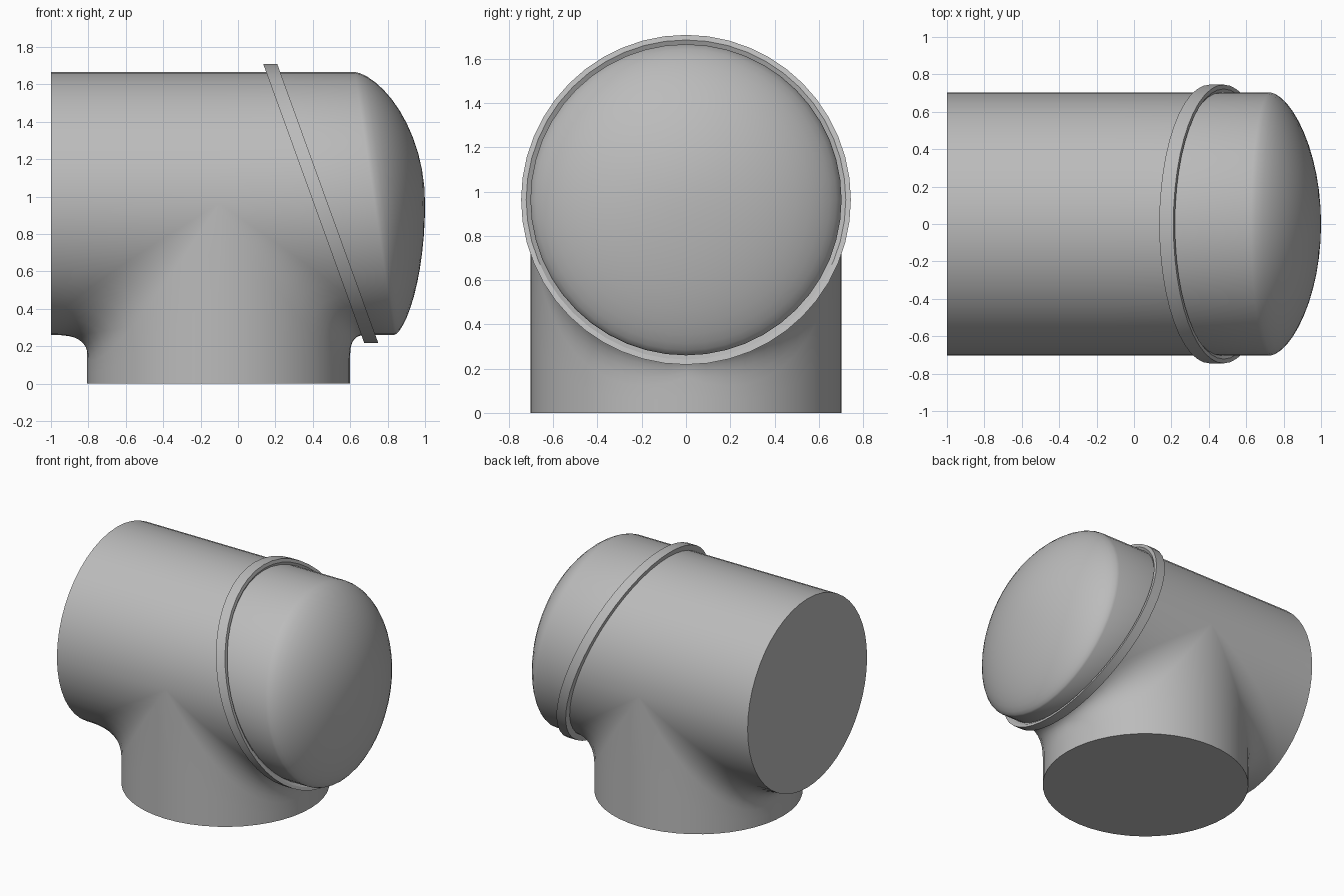
import bpy, bmesh, math

if "Cube" in bpy.data.objects:
    bpy.data.objects.remove(bpy.data.objects["Cube"])

R, ZC, XB = 0.703, 0.963, -0.103   # pipe radius, run axis height, branch axis
N = 24                             # segments per half turn

grey = bpy.data.materials.new("grey")
grey.diffuse_color = (0.5, 0.5, 0.5, 1)
grey.use_nodes = True
grey.node_tree.nodes["Principled BSDF"].inputs["Base Color"].default_value = grey.diffuse_color


def seam(z):
    """x of the slanted joint at height z"""
    return 0.44 - 0.362 * (z - ZC)


def finish(name, bm, angle):
    bmesh.ops.remove_doubles(bm, verts=bm.verts, dist=1e-4)
    bmesh.ops.dissolve_degenerate(bm, edges=bm.edges, dist=1e-5)
    bmesh.ops.recalc_face_normals(bm, faces=bm.faces)
    me = bpy.data.meshes.new(name)
    bm.to_mesh(me)
    bm.free()
    me.materials.append(grey)
    ob = bpy.data.objects.new(name, me)
    bpy.context.collection.objects.link(ob)
    bpy.ops.object.select_all(action='DESELECT')
    ob.select_set(True)
    bpy.context.view_layer.objects.active = ob
    bpy.ops.object.shade_smooth_by_angle(angle=math.radians(angle))


def loft(bm, rows, closed=False):
    vr = [[bm.verts.new(p) for p in row] for row in rows]
    pairs = list(zip(vr, vr[1:])) + ([(vr[-1], vr[0])] if closed else [])
    for a, b in pairs:
        for i in range(len(a) - 1):
            bm.faces.new((a[i], a[i + 1], b[i + 1], b[i]))


# Tee body: branch wall, flared into the lower half of the run
bm = bmesh.new()
for side in (-1, 1):
    rows = []
    for i in range(N + 1):
        t = math.pi * (i / N - 0.5)
        c, y = math.cos(t), R * math.sin(t)
        x0, z0 = XB + side * R * c, ZC - R * c
        end = -1.0 if side < 0 else seam(z0)
        bulge = 0.13 * abs(math.sin(2 * t))
        a = (0.17 if side < 0 else 0.08) * c + bulge
        a = max(0, min(a, abs(end - x0) - 0.01))
        b = 0.10 * c + bulge
        row = [(x0, y, 0), (x0, y, (z0 - b) * 0.5)]
        for k in range(9):
            u = k / 8
            row.append((x0 + side * a * u * u, y, z0 - b * (1 - u) ** 2))
        row.append((end, y, z0))
        rows.append(row)
    loft(bm, rows)
# Upper half of the run
rows = []
for i in range(N + 1):
    t = math.pi * (i / N - 0.5)
    y, z = R * math.sin(t), ZC + R * math.cos(t)
    rows.append([(-1, y, z), (XB, y, z), (seam(z), y, z)])
loft(bm, rows)
bmesh.ops.remove_doubles(bm, verts=bm.verts, dist=1e-4)
# Flat ends of the run and the branch
for axis, value in ((0, -1.0), (2, 0.0)):
    rim = [e for e in bm.edges if e.is_boundary
           and all(abs(v.co[axis] - value) < 1e-4 for v in e.verts)]
    bmesh.ops.contextual_create(bm, geom=rim)
finish("tee_body", bm, 40)

# Domed end cap, cut on the slanted joint
bm = bmesh.new()
rows = []
for i in range(2 * N):
    t = math.pi * i / N
    s = 0.73 - 0.105 * math.cos(t)
    row = [(seam(ZC + R * math.cos(t)), R * math.sin(t), ZC + R * math.cos(t))]
    for k in range(13):
        rho = math.cos(math.pi / 2 * k / 12)
        f = max(0, 1 - rho * rho) ** 0.65
        row.append((s + (1 - s) * f, R * rho * math.sin(t), ZC + R * rho * math.cos(t)))
    rows.append(row)
loft(bm, rows, closed=True)
finish("domed_cap", bm, 50)

# Slanted collar around the joint
bm = bmesh.new()
profile = [(-0.035, R - 0.005), (-0.035, 0.745), (0.04, 0.745),
           (0.04, 0.722), (0.02, R - 0.005)]
rows = []
for i in range(2 * N):
    t = math.pi * i / N
    rows.append([(seam(ZC + r * math.cos(t)) + d, r * math.sin(t), ZC + r * math.cos(t))
                 for d, r in profile])
loft(bm, rows, closed=True)
finish("joint_collar", bm, 30)
